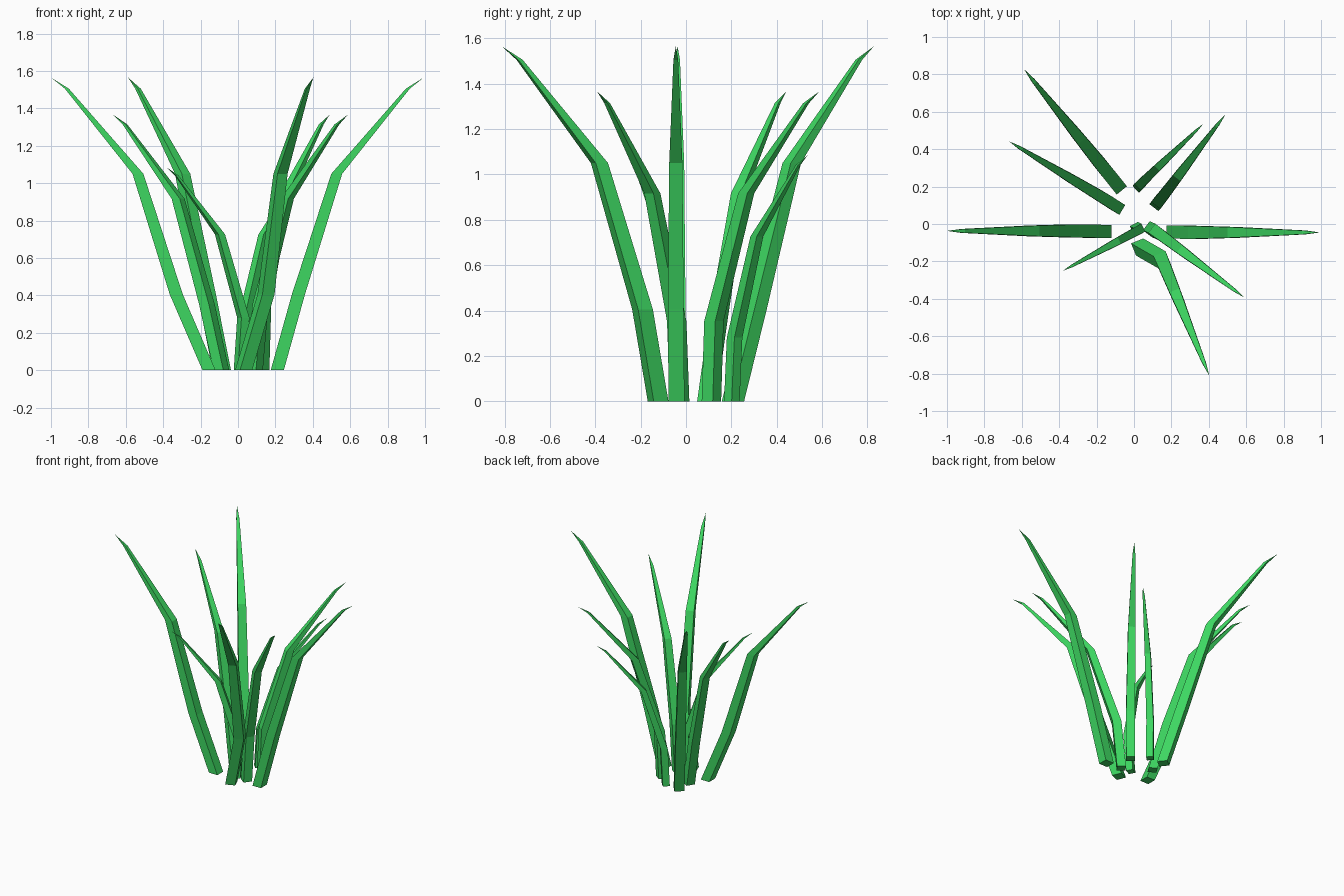
import bpy, bmesh
from mathutils import Vector

if "Cube" in bpy.data.objects:
    bpy.data.objects.remove(bpy.data.objects["Cube"])

green = bpy.data.materials.new("leaf_green")
green.diffuse_color = (0.047, 0.68, 0.12, 1)
green.use_nodes = True
green.node_tree.nodes["Principled BSDF"].inputs["Base Color"].default_value = green.diffuse_color

# Blade profile at full size: distance back from the tip, height, thickness
PROFILE = [(0.67, 0.405, 0.07), (0.465, 1.05, 0.058), (0.085, 1.505, 0.021)]
TIP_HEIGHT = 1.565


def grass_blade(name, scale, base, direction, tip):
    """Four-sided tapering blade with horizontal rings, ending in a point."""
    d = Vector((*direction, 0)).normalized()
    side = Vector((-d.y, d.x, 0))
    tip = Vector((*tip, TIP_HEIGHT * scale))
    rings = [(Vector((*base, 0)), 0.07 * scale)]
    for back, z, size in PROFILE:
        c = tip - d * back * scale
        c.z = z * scale
        rings.append((c, size * scale))
    bm = bmesh.new()
    loops = []
    for c, size in rings:
        h = size / 2
        loops.append([bm.verts.new(c + d * a * h + side * b * h)
                      for a, b in ((-1, -1), (1, -1), (1, 1), (-1, 1))])
    bm.faces.new(loops[0][::-1])
    for lo, hi in zip(loops, loops[1:]):
        for i in range(4):
            j = (i + 1) % 4
            bm.faces.new((lo[i], lo[j], hi[j], hi[i]))
    point = bm.verts.new(tip)
    for i in range(4):
        bm.faces.new((loops[-1][i], loops[-1][(i + 1) % 4], point))
    bmesh.ops.recalc_face_normals(bm, faces=bm.faces)
    mesh = bpy.data.meshes.new(name)
    bm.to_mesh(mesh)
    bm.free()
    mesh.materials.append(green)
    bpy.context.collection.objects.link(bpy.data.objects.new(name, mesh))


BIG, MID, SMALL = 1.0, 0.873, 0.692

# Tall blades
grass_blade("tall_blade_left", BIG, (-0.155, -0.04), (-1, 0), (-1.0, -0.037))
grass_blade("tall_blade_right", BIG, (0.21, -0.042), (1, 0), (0.993, -0.045))
grass_blade("tall_blade_back", BIG, (-0.087, 0.207), (-0.628, 0.778), (-0.588, 0.828))
grass_blade("tall_blade_front", BIG, (0.03, -0.123), (0.378, -0.926), (0.403, -0.812))

# Medium blades
grass_blade("medium_blade_left", MID, (-0.089, 0.091), (-0.857, 0.515), (-0.668, 0.442))
grass_blade("medium_blade_back", MID, (0.125, 0.112), (0.607, 0.795), (0.49, 0.588))
grass_blade("medium_blade_front", MID, (0.09, -0.028), (0.8, -0.6), (0.588, -0.392))

# Short blades
grass_blade("short_blade_front", SMALL, (0.01, -0.022), (-0.88, -0.473), (-0.38, -0.25))
grass_blade("short_blade_back", SMALL, (0.027, 0.202), (0.722, 0.692), (0.37, 0.535))
